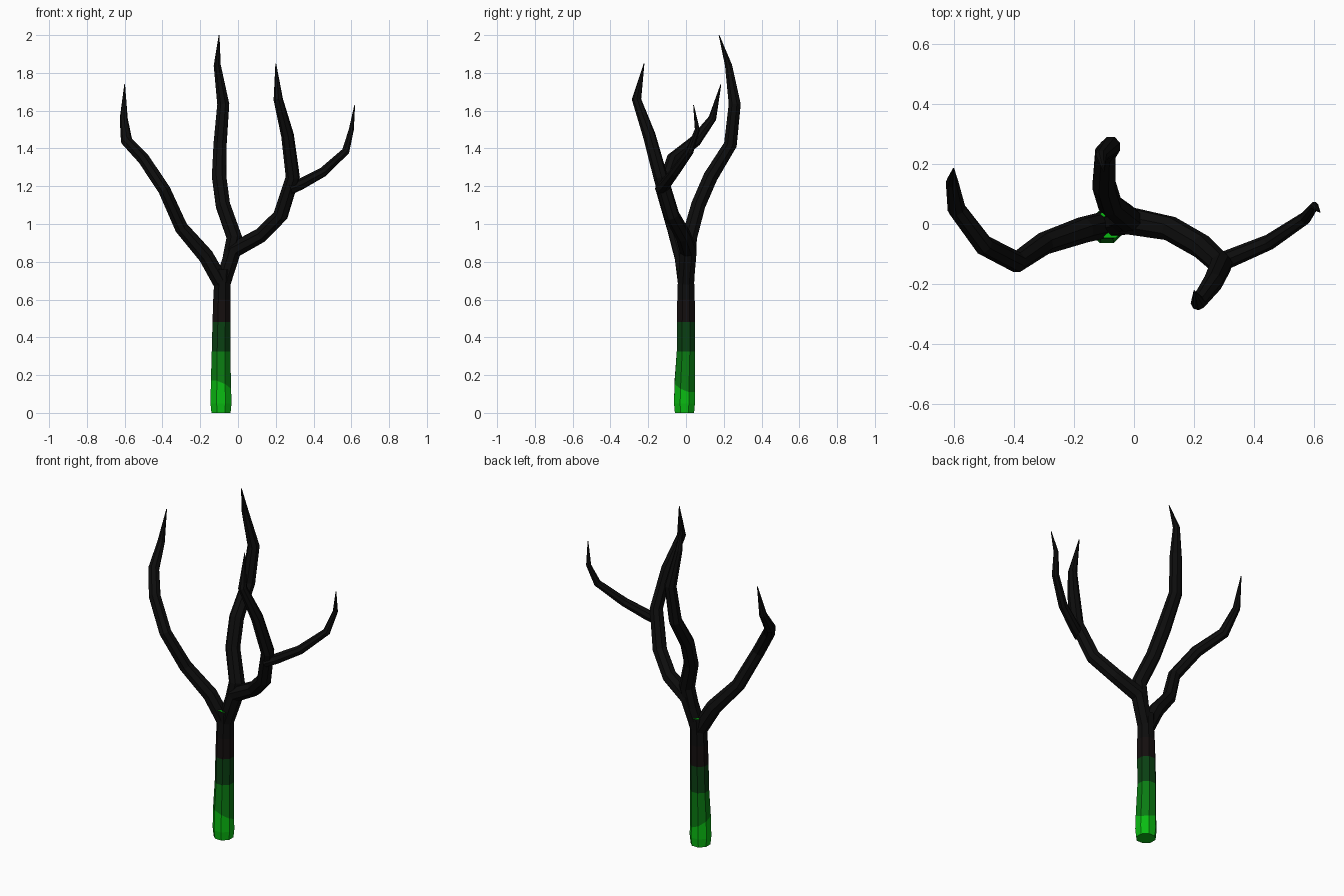
import bpy, bmesh, math
from mathutils import Vector

cube = bpy.data.objects.get("Cube")
if cube:
    bpy.data.objects.remove(cube, do_unlink=True)


def material(name, rgb):
    mat = bpy.data.materials.new(name)
    mat.use_nodes = True
    mat.diffuse_color = (*rgb, 1)
    mat.node_tree.nodes["Principled BSDF"].inputs["Base Color"].default_value = (*rgb, 1)
    return mat


BRIGHT = material("bright green", (0.003, 0.5, 0.006))
MID = material("mid green", (0.003, 0.2, 0.006))
DARK = material("dark green", (0.003, 0.05, 0.006))
BROWN = material("brown black", (0.007, 0.0045, 0.0045))
BLACK = material("bark black", (0.004, 0.004, 0.004))

SIDES = 8


def tube(name, path, mats, bands=None, tilt=None):
    """Loft a faceted tube through (x, y, z, radius) points.
    bands: material per segment, tilt: slope of chosen rings."""
    bm = bmesh.new()
    points = [Vector(p[:3]) for p in path]
    rings = []
    axis = Vector((0, 0, 1))
    u = Vector((1, 0, 0))
    for i, (p, spec) in enumerate(zip(points, path)):
        before = (p - points[i - 1]).normalized() if i else None
        after = (points[i + 1] - p).normalized() if i + 1 < len(points) else None
        direction = ((before or after) + (after or before)).normalized()
        u = axis.rotation_difference(direction) @ u
        axis = direction
        v = axis.cross(u)
        ring = []
        for k in range(SIDES):
            a = math.tau * (k + 0.5) / SIDES
            offset = (u * math.cos(a) + v * math.sin(a)) * spec[3]
            if tilt and i in tilt:
                offset.z = tilt[i][0] * offset.x + tilt[i][1] * offset.y
            ring.append(bm.verts.new(p + offset))
        rings.append(ring)
    for i, (lower, upper) in enumerate(zip(rings, rings[1:])):
        for k in range(SIDES):
            n = (k + 1) % SIDES
            face = bm.faces.new((lower[k], lower[n], upper[n], upper[k]))
            face.material_index = bands[i] if bands else 0
    bm.faces.new(rings[0][::-1])
    bm.faces.new(rings[-1])
    mesh = bpy.data.meshes.new(name)
    bm.to_mesh(mesh)
    bm.free()
    for mat in mats:
        mesh.materials.append(mat)
    obj = bpy.data.objects.new(name, mesh)
    bpy.context.collection.objects.link(obj)
    return obj


# Trunk with green bands fading up into black bark
tube("trunk", [
    (-0.09, -0.008, 0.0, 0.055), (-0.09, -0.008, 0.05, 0.06),
    (-0.09, -0.007, 0.14, 0.058), (-0.09, 0, 0.325, 0.053),
    (-0.087, 0, 0.48, 0.052), (-0.085, 0, 0.6, 0.05),
    (-0.083, 0, 0.69, 0.047), (-0.08, 0, 0.76, 0.05)],
    [BRIGHT, MID, DARK, BROWN, BLACK], [0, 0, 1, 2, 3, 4, 4],
    tilt={0: (0, 0), 1: (0, 0), 2: (-0.4, -0.4), 3: (0, 0), 4: (0, 0)})

# Branches
tube("right_branch", [
    (-0.085, 0, 0.68, 0.045), (-0.17, -0.02, 0.83, 0.044),
    (-0.3, -0.065, 0.98, 0.038), (-0.39, -0.127, 1.18, 0.035),
    (-0.5, -0.07, 1.345, 0.034), (-0.59, 0.05, 1.44, 0.031),
    (-0.605, 0.14, 1.56, 0.021), (-0.6, 0.185, 1.74, 0.002)], [BLACK])

tube("left_branch", [
    (-0.08, 0, 0.69, 0.045), (-0.025, 0.012, 0.86, 0.048),
    (0.12, -0.015, 0.94, 0.042), (0.225, -0.075, 1.045, 0.041),
    (0.29, -0.135, 1.25, 0.038), (0.262, -0.195, 1.47, 0.034),
    (0.213, -0.262, 1.66, 0.025), (0.2, -0.222, 1.85, 0.002)], [BLACK])

tube("middle_branch", [
    (-0.06, 0.005, 0.74, 0.04), (-0.02, 0.018, 0.93, 0.044),
    (-0.08, 0.065, 1.1, 0.041), (-0.1, 0.13, 1.25, 0.041),
    (-0.095, 0.235, 1.42, 0.037), (-0.078, 0.258, 1.635, 0.034),
    (-0.11, 0.225, 1.84, 0.02), (-0.1, 0.175, 2.0, 0.002)], [BLACK])

tube("left_twig", [
    (0.27, -0.135, 1.185, 0.032), (0.33, -0.11, 1.21, 0.03),
    (0.45, -0.06, 1.275, 0.026), (0.57, 0.02, 1.385, 0.021),
    (0.6, 0.06, 1.5, 0.014), (0.618, 0.04, 1.63, 0.002)], [BLACK])
